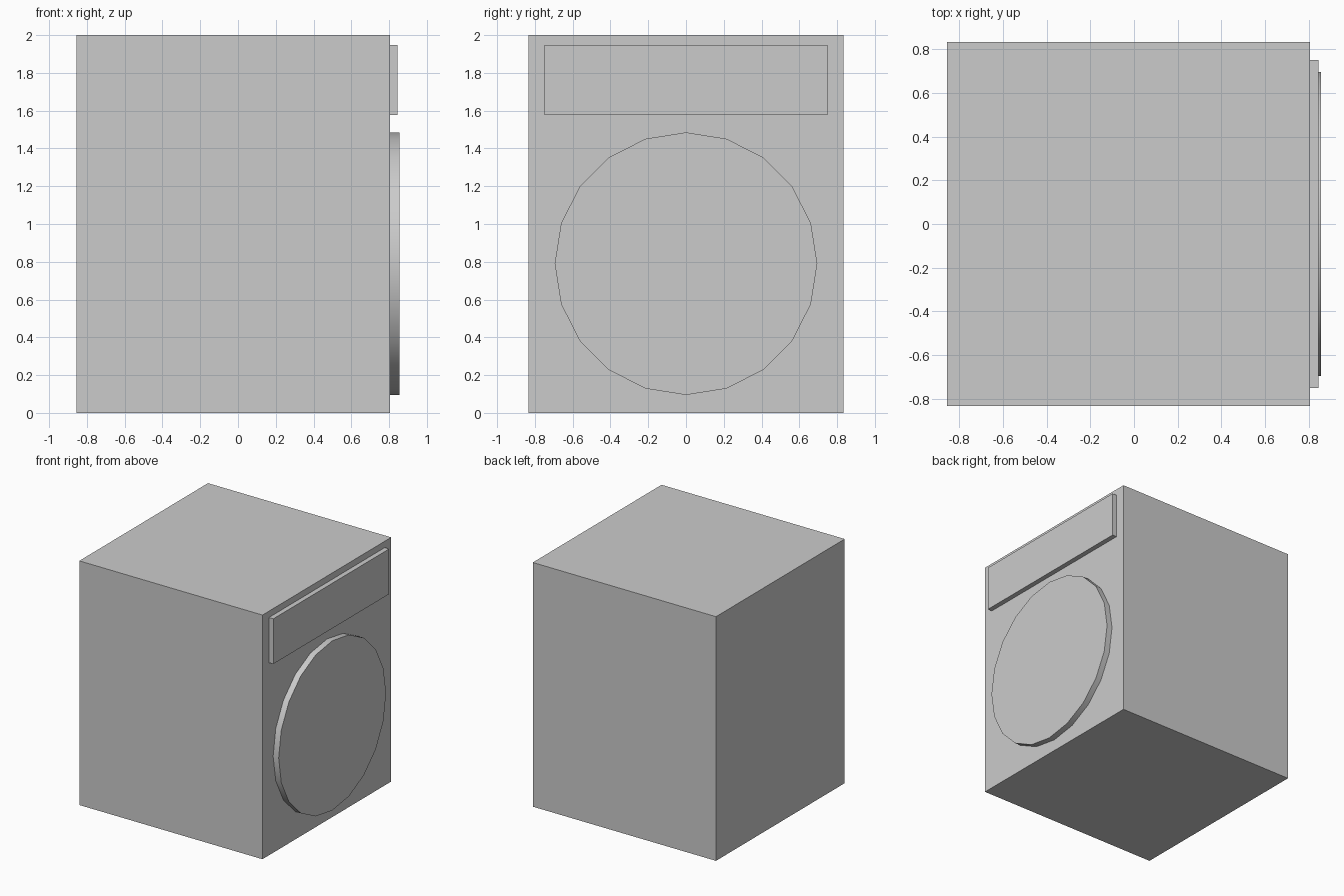
import bpy
import math

if "Cube" in bpy.data.objects:
    bpy.data.objects.remove(bpy.data.objects["Cube"])


def box(name, x, y, z):
    """Box from (min, max) ranges on each axis."""
    centre = [(a + b) / 2 for a, b in (x, y, z)]
    bpy.ops.mesh.primitive_cube_add(size=1, location=centre)
    ob = bpy.context.object
    ob.name = name
    ob.scale = [b - a for a, b in (x, y, z)]
    bpy.ops.object.transform_apply(location=False, rotation=False, scale=True)
    return ob


FACE_X = 0.805  # plane of the washer's door side

# Cabinet
box("cabinet", (-0.855, FACE_X), (-0.833, 0.833), (0, 2))

# Raised control panel above the door
box("control_panel", (FACE_X, 0.845), (-0.75, 0.75), (1.578, 1.948))

# Round 20-sided door
depth = 0.05
bpy.ops.mesh.primitive_cylinder_add(
    vertices=20, radius=0.695, depth=depth,
    location=(FACE_X + depth / 2, 0, 0.79), rotation=(0, math.pi / 2, 0))
door = bpy.context.object
door.name = "door"
bpy.ops.object.transform_apply(location=False, rotation=True, scale=False)
bpy.ops.object.shade_smooth_by_angle(angle=math.radians(30))
